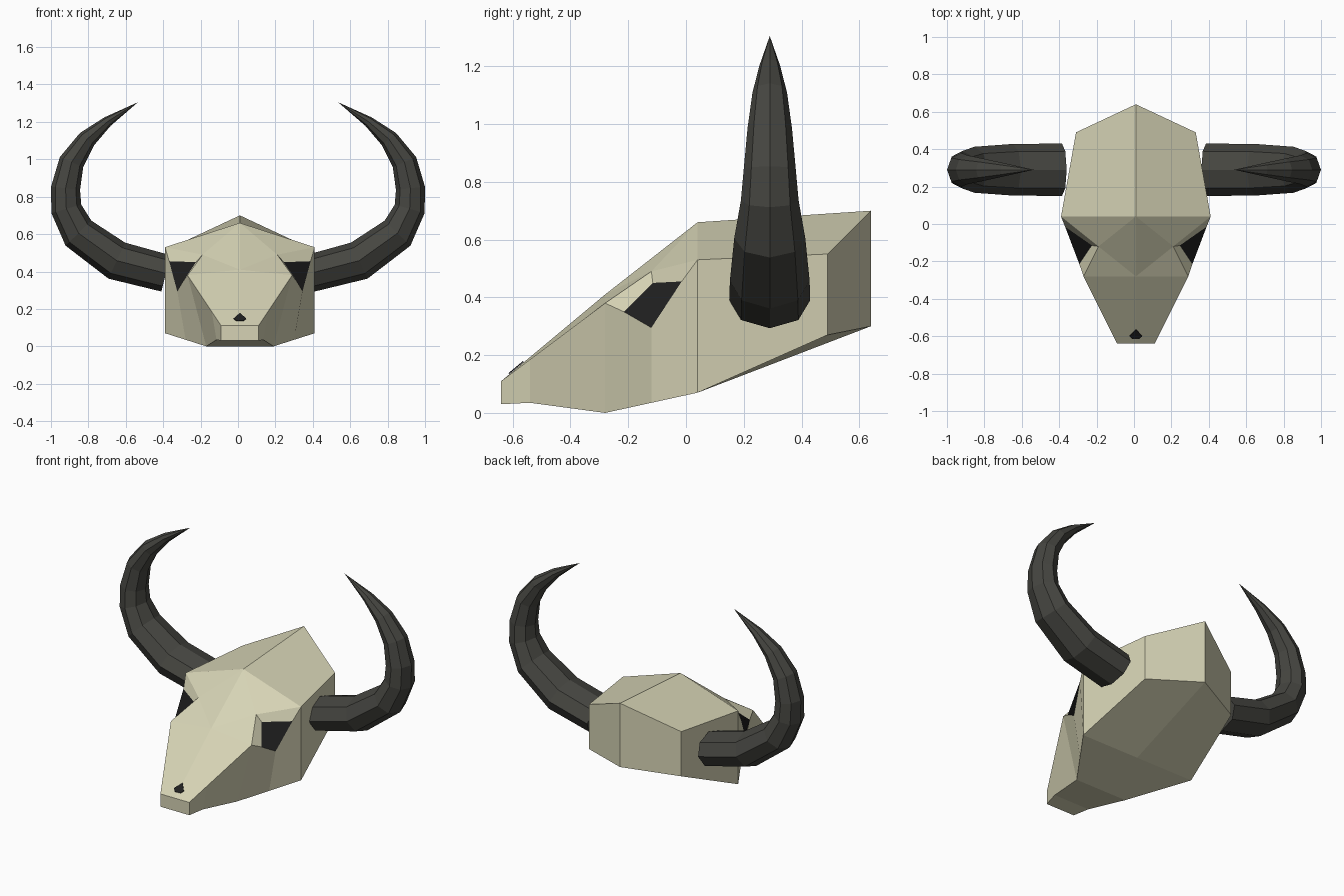
import bpy, bmesh, math
from mathutils import Vector

if "Cube" in bpy.data.objects:
    bpy.data.objects.remove(bpy.data.objects["Cube"])


def material(name, rgb):
    m = bpy.data.materials.new(name)
    m.diffuse_color = (*rgb, 1)
    m.use_nodes = True
    m.node_tree.nodes["Principled BSDF"].inputs["Base Color"].default_value = m.diffuse_color
    return m


BONE = material("bone", (0.67, 0.65, 0.46))
HORN = material("dark horn", (0.06, 0.06, 0.052))
HOLLOW = material("hollow black", (0.014, 0.014, 0.014))


def finish(bm, name, mats, x=0.0):
    bmesh.ops.recalc_face_normals(bm, faces=bm.faces[:])
    me = bpy.data.meshes.new(name)
    bm.to_mesh(me)
    bm.free()
    for m in mats:
        me.materials.append(m)
    ob = bpy.data.objects.new(name, me)
    ob.location.x = x
    bpy.context.collection.objects.link(ob)
    return ob


# Skull: named points of the right half, mirrored across the middle
P = dict(
    crown=(0, .04, .66), back_top=(0, .64, .70), back_low=(0, .64, .30),
    nose_mid=(0, -.28, .41), tip_top=(0, -.64, .11), tip_low=(0, -.64, .03),
    lip_mid=(0, -.54, .035), jaw_mid=(0, -.28, 0), neck_mid=(0, .04, .07),
    temple=(.40, .04, .53), rear_top=(.32, .49, .55), rear_low=(.32, .49, .27),
    cheek_low=(.40, .04, .07), jaw=(.18, -.28, 0), jaw_rear=(.29, -.12, .035),
    lip=(.125, -.54, .035), lip_top=(.15, -.54, .185),
    snout=(.10, -.64, .11), snout_low=(.10, -.64, .03),
    brow=(.20, -.12, .49), muzzle=(.28, -.28, .38), eye_low=(.335, -.12, .295),
    eye_front=(.302, -.215, .35), eye_back=(.378, -.015, .455),
    eye_in=(.235, -.115, .45))
FACES = [
    # cranium and back
    "crown temple rear_top back_top",
    "back_top rear_top rear_low back_low",
    "temple cheek_low rear_low rear_top",
    # underside
    "neck_mid back_low rear_low cheek_low",
    "jaw_mid neck_mid cheek_low jaw_rear jaw",
    "lip_mid jaw_mid jaw lip",
    "tip_low lip_mid lip snout_low",
    # snout and forehead
    "tip_top tip_low snout_low snout",
    "nose_mid tip_top snout lip_top muzzle",
    "crown brow temple",
    "crown nose_mid brow",
    "brow nose_mid muzzle",
    # cheeks
    "lip_top snout snout_low lip",
    "muzzle lip_top lip jaw",
    "muzzle jaw jaw_rear eye_low eye_front",
    "temple eye_back eye_low jaw_rear cheek_low",
    # eye socket
    "temple brow eye_in eye_back",
    "brow muzzle eye_front eye_in",
    "eye_front eye_low eye_back eye_in",
]
bm = bmesh.new()
V = {k: bm.verts.new(p) for k, p in P.items()}
for line in FACES:
    bm.faces.new([V[k] for k in line.split()])
bm.faces.ensure_lookup_table()
bm.faces[-1].material_index = 1          # dark eye socket floor
bmesh.ops.mirror(bm, geom=bm.verts[:] + bm.edges[:] + bm.faces[:],
                 axis='X', merge_dist=1e-4)
finish(bm, "skull", [BONE, HOLLOW], 0.01)

# Nostril: thin spade-shaped plate on the snout slope
bm = bmesh.new()
slope = Vector((0, .36, .30)).normalized()
normal = Vector((0, -slope.z, slope.y))
origin = Vector((0, -.64, .11)) + slope * .055 + normal * .001
spade = [(0, .047), (.034, 0), (.018, -.018), (-.018, -.018), (-.034, 0)]
base = bm.faces.new([bm.verts.new(origin + Vector((u, 0, 0)) + slope * v)
                     for u, v in spade])
ext = bmesh.ops.extrude_face_region(bm, geom=[base], use_keep_orig=True)
bmesh.ops.translate(bm, vec=normal * .004,
                    verts=[g for g in ext["geom"] if isinstance(g, bmesh.types.BMVert)])
finish(bm, "nostril", [HOLLOW], 0.01)

# Horns: eight-sided tapered sweep; x, z, radius in plane, radius along y
PATH = [(.385, .39, .10, .14), (.648, .458, .106, .138), (.853, .605, .096, .123),
        (.918, .735, .083, .10), (.922, .845, .078, .09), (.89, .985, .068, .077),
        (.807, 1.108, .05, .06), (.697, 1.202, .028, .036)]
TIP = (.535, .29, 1.305)


def horn(name, side):
    bm = bmesh.new()
    pts = [Vector((x, 0, z)) for x, z, _, _ in PATH] + [Vector((TIP[0], 0, TIP[2]))]
    rings = []
    for i, (x, z, r, ry) in enumerate(PATH):
        t = (pts[i + 1] - pts[max(i - 1, 0)]).normalized()
        n = Vector((t.z, 0, -t.x))
        ring = []
        for k in range(8):
            a = k * math.pi / 4
            p = pts[i] + n * r * math.cos(a) + Vector((0, .29 + ry * math.sin(a), 0))
            ring.append(bm.verts.new((p.x * side, p.y, p.z)))
        rings.append(ring)
    tip = bm.verts.new((TIP[0] * side, TIP[1], TIP[2]))
    bm.faces.new(rings[0])
    for k in range(8):
        j = (k + 1) % 8
        for a, b in zip(rings, rings[1:]):
            bm.faces.new((a[k], a[j], b[j], b[k]))
        bm.faces.new((rings[-1][k], rings[-1][j], tip))
    finish(bm, name, [HORN])


horn("right_horn", 1)
horn("left_horn", -1)
